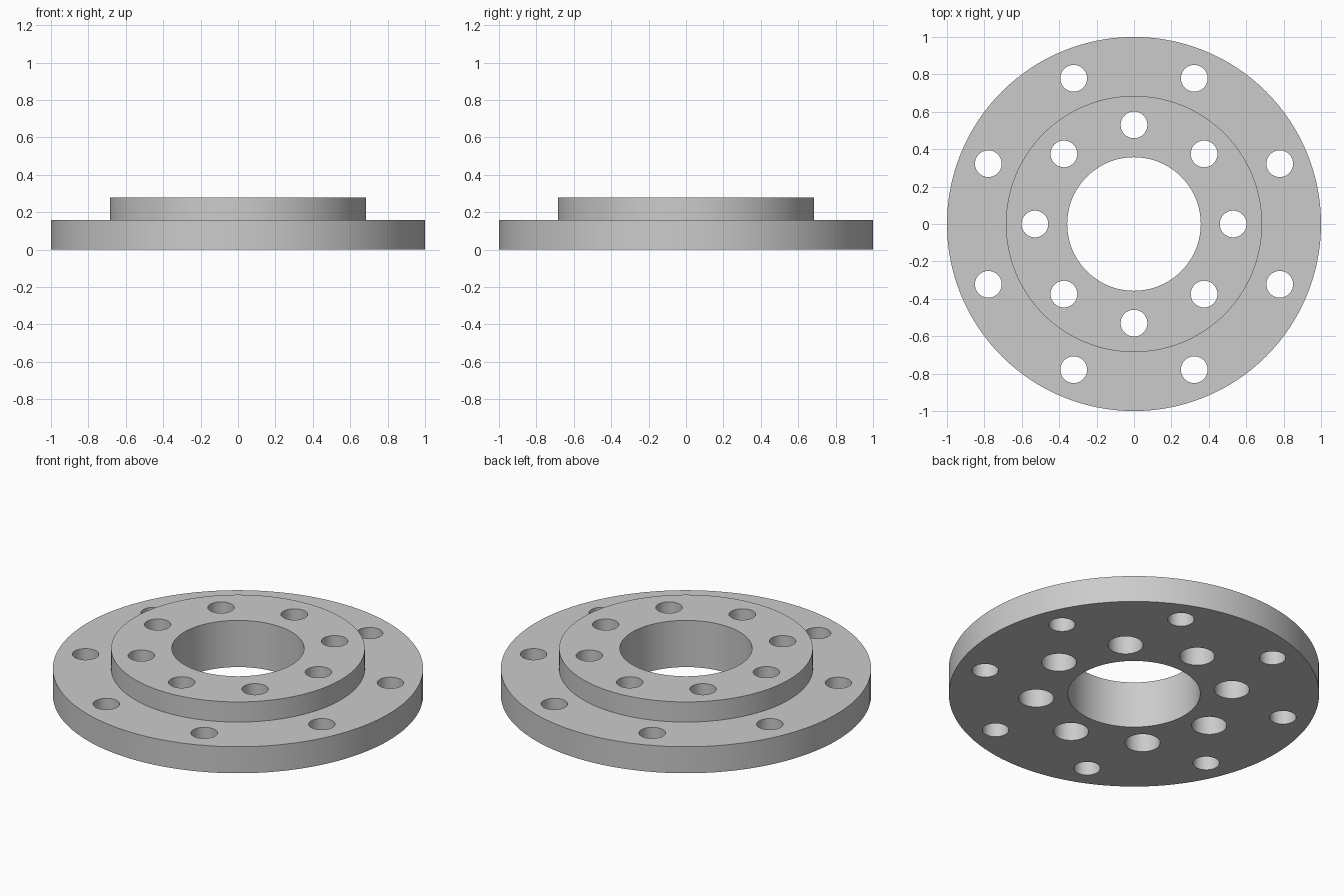
import bpy, bmesh
from math import pi, sin, cos, radians
from mathutils import Vector

cube = bpy.data.objects.get("Cube")
if cube:
    bpy.data.objects.remove(cube, do_unlink=True)

FLANGE_TOP, HUB_TOP = 0.158, 0.278
HOLE, COUNTERBORE = 0.0715, 0.095


def material(name, value):
    mat = bpy.data.materials.new(name)
    mat.use_nodes = True
    colour = (value, value, value, 1)
    mat.diffuse_color = colour
    mat.node_tree.nodes["Principled BSDF"].inputs["Base Color"].default_value = colour
    return mat


def revolve(bm, profile, centre, steps):
    """Turn a closed (radius, height) outline around a vertical axis."""
    part = bmesh.new()
    verts = [part.verts.new((r, 0, z)) for r, z in profile]
    edges = [part.edges.new((v, verts[i - 1])) for i, v in enumerate(verts)
             if profile[i][0] > 0 or profile[i - 1][0] > 0]
    bmesh.ops.spin(part, geom=verts + edges, cent=(0, 0, 0), axis=(0, 0, 1),
                   angle=2 * pi, steps=steps)
    bmesh.ops.remove_doubles(part, verts=part.verts, dist=0.0001)
    bmesh.ops.recalc_face_normals(part, faces=part.faces)
    bmesh.ops.translate(part, verts=part.verts, vec=centre)
    mesh = bpy.data.meshes.new("part")
    part.to_mesh(mesh)
    part.free()
    bm.from_mesh(mesh)
    bpy.data.meshes.remove(mesh)


def make_object(name, bm):
    mesh = bpy.data.meshes.new(name)
    bm.to_mesh(mesh)
    bm.free()
    obj = bpy.data.objects.new(name, mesh)
    bpy.context.collection.objects.link(obj)
    return obj


def hole_circle(bm, profile, radius, start):
    for i in range(8):
        a = radians(start + 45 * i)
        revolve(bm, profile, Vector((radius * cos(a), radius * sin(a), 0)), 40)


# Stepped flange with a raised hub and central bore
bm = bmesh.new()
revolve(bm, [(0.357, 0), (1, 0), (1, FLANGE_TOP), (0.685, FLANGE_TOP),
             (0.685, HUB_TOP), (0.357, HUB_TOP)], Vector(), 128)
flange = make_object("stepped_flange", bm)
flange.data.materials.append(material("plain grey", 0.6))

# Outer through holes, and inner holes counterbored from below
bm = bmesh.new()
hole_circle(bm, [(0, -0.1), (HOLE, -0.1), (HOLE, 0.4), (0, 0.4)], 0.843, 22.5)
hole_circle(bm, [(0, -0.1), (COUNTERBORE, -0.1), (COUNTERBORE, 0.16),
                 (HOLE, 0.16), (HOLE, 0.4), (0, 0.4)], 0.53, 0)
cutter = make_object("hole_cutter", bm)
cutter.hide_render = True

drill = flange.modifiers.new("drill holes", 'BOOLEAN')
drill.operation = 'DIFFERENCE'
drill.solver = 'EXACT'
drill.object = cutter

bpy.ops.object.select_all(action='DESELECT')
flange.select_set(True)
bpy.context.view_layer.objects.active = flange
bpy.ops.object.modifier_apply(modifier=drill.name)
bpy.data.objects.remove(cutter, do_unlink=True)
bpy.ops.object.shade_smooth_by_angle(angle=radians(30))
